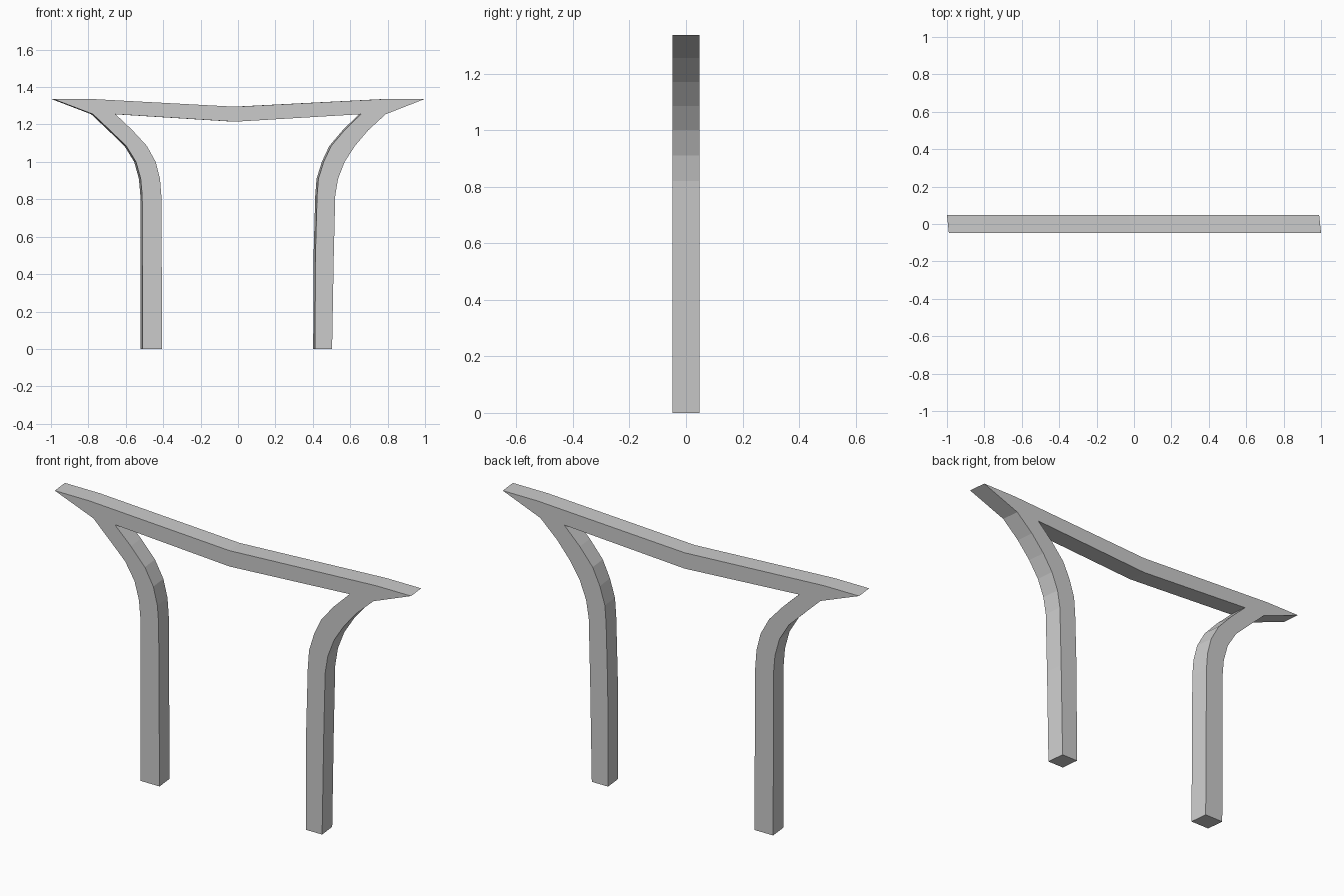
import bpy, bmesh

if "Cube" in bpy.data.objects:
    bpy.data.objects.remove(bpy.data.objects["Cube"])

HALF_DEPTH = 0.0475
SKEW = 0.005  # the back face sits slightly to the left of the front face

# Leg edges as (z, inner x, outer x), from the floor up to the beam
left_leg = [(0, -0.41, -0.515), (0.82, -0.415, -0.517), (0.91, -0.422, -0.525),
            (1.0, -0.445, -0.55), (1.085, -0.492, -0.602), (1.17, -0.57, -0.69),
            (1.255, -0.66, -0.78)]
right_leg = [(0, 0.407, 0.498), (0.5, 0.409, 0.507), (0.82, 0.418, 0.515),
             (0.91, 0.425, 0.53), (1.0, 0.453, 0.565), (1.085, 0.493, 0.62),
             (1.17, 0.565, 0.692), (1.255, 0.652, 0.785)]

# Beam with pointed tips and a shallow dip in the middle
beam_top = [(0.995, 1.337), (0.80, 1.337), (-0.02, 1.295), (-0.80, 1.337), (-0.995, 1.337)]
beam_underside = [(-0.02, 1.215)]


def edge(leg, column):
    return [(row[column], row[0]) for row in leg]


# Outline of the whole gate, walked once around
outline = (edge(right_leg, 2) + beam_top + edge(left_leg, 2)[::-1]
           + edge(left_leg, 1) + beam_underside + edge(right_leg, 1)[::-1])

# Thicken the outline from front to back
bm = bmesh.new()
face = bm.faces.new([bm.verts.new((x + SKEW, -HALF_DEPTH, z)) for x, z in outline])
result = bmesh.ops.extrude_face_region(bm, geom=[face], use_keep_orig=True)
back = [g for g in result["geom"] if isinstance(g, bmesh.types.BMVert)]
bmesh.ops.translate(bm, verts=back, vec=(-2 * SKEW, 2 * HALF_DEPTH, 0))
bmesh.ops.recalc_face_normals(bm, faces=bm.faces[:])

mesh = bpy.data.meshes.new("gate_frame")
bm.to_mesh(mesh)
bm.free()
gate = bpy.data.objects.new("gate_frame", mesh)
bpy.context.collection.objects.link(gate)
